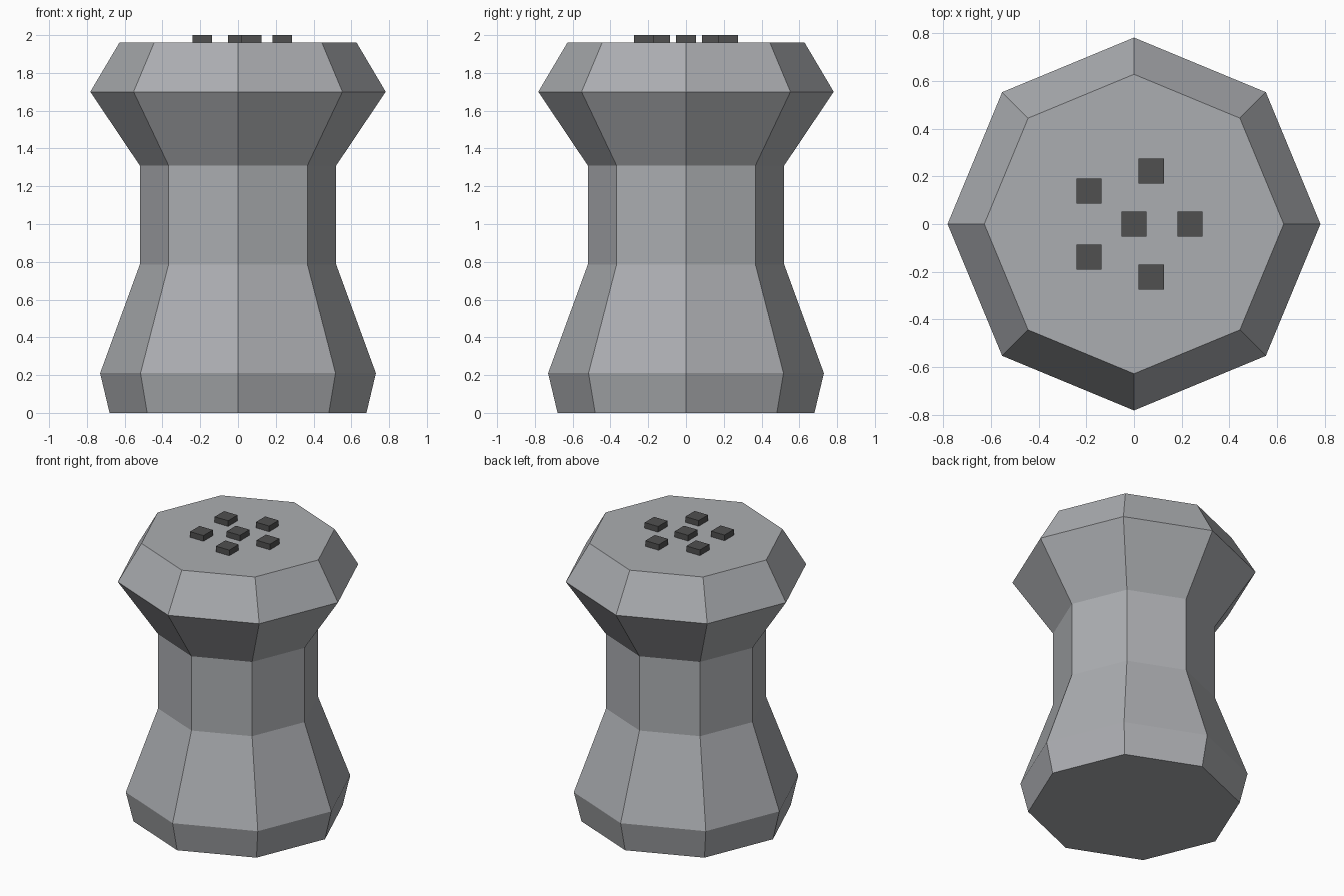
import bpy
import bmesh
from math import cos, sin, tau

cube = bpy.data.objects.get("Cube")
if cube:
    bpy.data.objects.remove(cube, do_unlink=True)


def make_material(name, colour):
    mat = bpy.data.materials.new(name)
    mat.use_nodes = True
    mat.diffuse_color = colour
    mat.node_tree.nodes["Principled BSDF"].inputs["Base Color"].default_value = colour
    return mat


def add_object(name, bm, mat):
    bmesh.ops.recalc_face_normals(bm, faces=bm.faces)
    mesh = bpy.data.meshes.new(name)
    bm.to_mesh(mesh)
    bm.free()
    mesh.materials.append(mat)
    obj = bpy.data.objects.new(name, mesh)
    bpy.context.collection.objects.link(obj)
    return obj


metal = make_material("light grey metal", (0.41, 0.42, 0.44, 1))
dark = make_material("dark grey", (0.08, 0.08, 0.08, 1))

# Eight-sided shaker body, turned from a (radius, height) profile
SIDES = 8
profile = [(0.68, 0), (0.73, 0.21), (0.52, 0.785),
           (0.52, 1.31), (0.782, 1.70), (0.628, 1.96)]
bm = bmesh.new()
rings = [[bm.verts.new((r * cos(tau * i / SIDES), r * sin(tau * i / SIDES), z))
          for i in range(SIDES)] for r, z in profile]
for low, high in zip(rings, rings[1:]):
    for i in range(SIDES):
        j = (i + 1) % SIDES
        bm.faces.new((low[i], low[j], high[j], high[i]))
bm.faces.new(rings[0])
bm.faces.new(rings[-1])
add_object("shaker_body", bm, metal)


# Pouring holes: one in the middle and five around it, as small raised blocks
def add_hole(name, x, y):
    bm = bmesh.new()
    bmesh.ops.create_cube(bm, size=1)
    bmesh.ops.scale(bm, vec=(0.105, 0.105, 0.04), verts=bm.verts)
    bmesh.ops.translate(bm, vec=(x, y, 1.98), verts=bm.verts)
    add_object(name, bm, dark)


add_hole("centre_hole", 0, 0)
for k in range(5):
    angle = tau * k / 5
    add_hole(f"outer_hole_{k + 1}", 0.234 * cos(angle), 0.234 * sin(angle))
